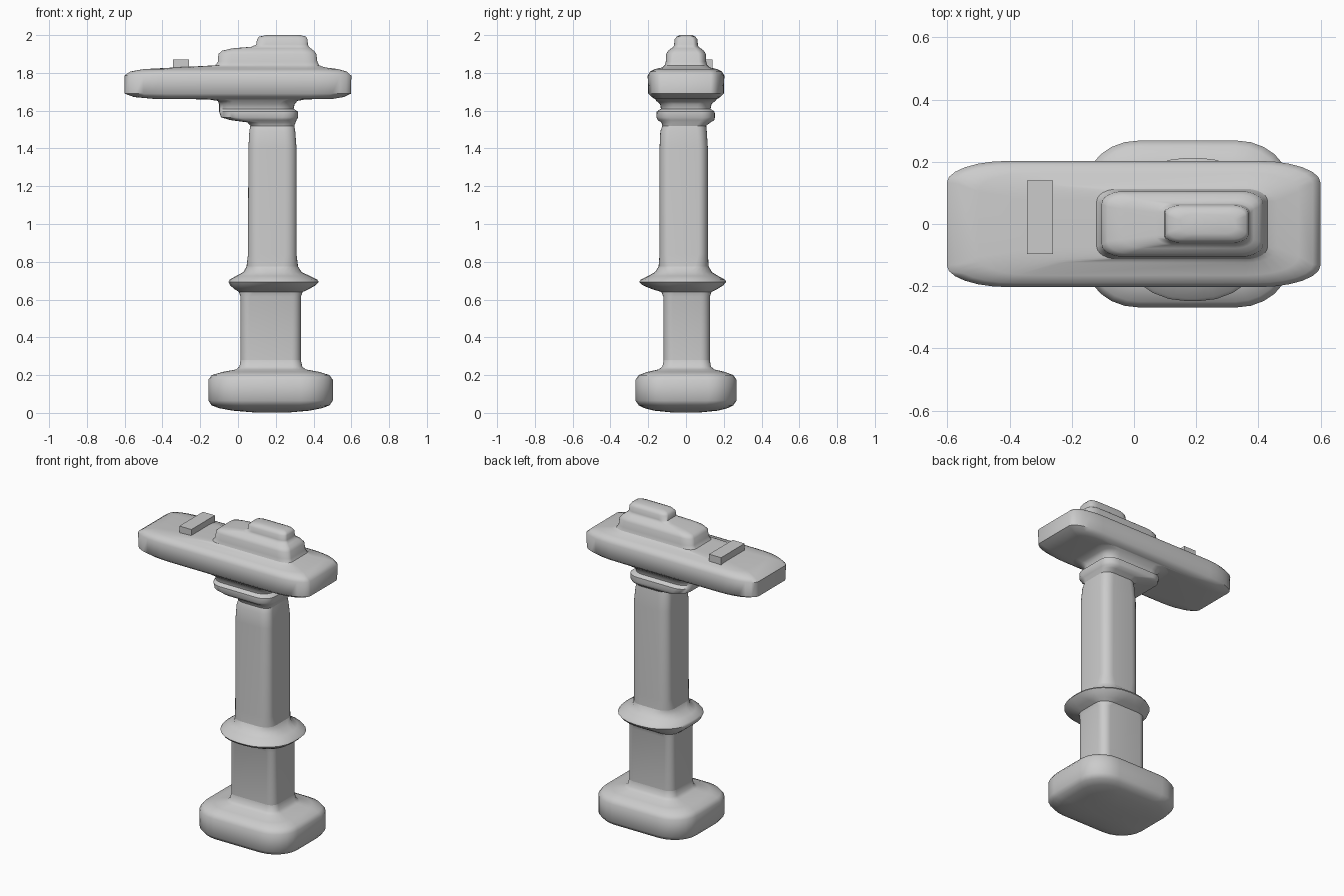
import bpy, math

SEG = 6  # segments per rounded corner


def ring(z, x0, x1, y0, y1, rx, ry):
    """Rounded rectangle cross-section at height z."""
    rx, ry = min(rx, (x1 - x0) * .49), min(ry, (y1 - y0) * .49)
    corners = [(x1 - rx, y1 - ry), (x0 + rx, y1 - ry), (x0 + rx, y0 + ry), (x1 - rx, y0 + ry)]
    pts = []
    for q, (cx, cy) in enumerate(corners):
        for i in range(SEG + 1):
            a = math.pi / 2 * (q + i / SEG)
            pts.append((cx + rx * math.cos(a), cy + ry * math.sin(a), z))
    return pts


def loft(name, sections, cap_bottom=False, cap_top=False):
    """Skin a stack of sections; ends shared with a neighbour stay open."""
    verts = [p for s in sections for p in ring(*s)]
    n = 4 * (SEG + 1)
    faces = [(k * n + i, k * n + (i + 1) % n, (k + 1) * n + (i + 1) % n, (k + 1) * n + i)
             for k in range(len(sections) - 1) for i in range(n)]
    if cap_bottom:
        faces.append(tuple(reversed(range(n))))
    if cap_top:
        faces.append(tuple(range(len(verts) - n, len(verts))))
    mesh = bpy.data.meshes.new(name)
    mesh.from_pydata(verts, [], faces)
    obj = bpy.data.objects.new(name, mesh)
    bpy.context.collection.objects.link(obj)
    bpy.context.view_layer.objects.active = obj
    obj.select_set(True)
    bpy.ops.object.shade_smooth_by_angle(angle=math.radians(50))
    obj.select_set(False)
    return obj


# Foot block with a slightly domed underside
loft("foot", [
    (.003, .08, .28, -.08, .08, .08, .06),
    (.012, -.03, .38, -.17, .17, .12, .11),
    (.025, -.10, .445, -.22, .22, .15, .14),
    (.04, -.14, .485, -.25, .25, .16, .15),
    (.065, -.157, .502, -.268, .268, .17, .15),
    (.175, -.157, .502, -.268, .268, .17, .15),
    (.20, -.14, .485, -.25, .25, .16, .14),
    (.217, -.08, .43, -.205, .205, .12, .11),
    (.23, -.01, .36, -.145, .15, .07, .07),
    (.245, .008, .34, -.125, .132, .05, .05),
    (.28, .013, .333, -.118, .126, .05, .05)], cap_bottom=True)

# Lower post flaring into the collar
loft("lower_post", [
    (.28, .013, .333, -.118, .126, .05, .05),
    (.615, .013, .333, -.12, .126, .05, .05),
    (.64, .005, .342, -.13, .135, .08, .07)])
loft("collar", [
    (.64, .005, .342, -.13, .135, .08, .07),
    (.655, -.018, .375, -.18, .165, .15, .12),
    (.675, -.042, .41, -.228, .197, .2, .18),
    (.693, -.05, .428, -.248, .213, .22, .2),
    (.705, -.045, .42, -.24, .207, .22, .2),
    (.725, -.01, .38, -.20, .17, .18, .16),
    (.745, .028, .338, -.165, .138, .13, .12),
    (.775, .045, .318, -.145, .12, .08, .07)])

# Upper post
loft("upper_post", [
    (.775, .045, .318, -.145, .12, .08, .07),
    (.84, .053, .31, -.14, .116, .06, .05),
    (1.40, .055, .31, -.14, .116, .06, .05),
    (1.49, .06, .303, -.136, .11, .06, .05),
    (1.52, .065, .298, -.125, .107, .06, .05)])

# Stepped neck under the head
loft("neck", [
    (1.52, .065, .298, -.125, .107, .06, .05),
    (1.538, .05, .305, -.13, .13, .06, .06),
    (1.55, -.04, .31, -.15, .15, .08, .07),
    (1.565, -.09, .318, -.157, .153, .08, .07),
    (1.595, -.10, .318, -.155, .152, .08, .07),
    (1.61, -.10, .295, -.133, .13, .08, .07),
    (1.635, -.10, .30, -.137, .135, .08, .07),
    (1.652, -.108, .315, -.158, .156, .08, .07),
    (1.66, -.16, .36, -.162, .162, .09, .07)])

# Long flat head
loft("head", [
    (1.66, -.16, .36, -.162, .162, .09, .07),
    (1.662, -.44, .50, -.165, .165, .17, .06),
    (1.672, -.55, .56, -.182, .182, .19, .06),
    (1.69, -.60, .598, -.20, .20, .2, .07),
    (1.785, -.602, .60, -.203, .203, .2, .07),
    (1.807, -.57, .575, -.19, .19, .19, .06),
    (1.82, -.50, .53, -.165, .165, .17, .06),
    (1.829, -.33, .46, -.125, .125, .1, .05),
    (1.84, -.12, .43, -.113, .113, .07, .04)])

# Two stepped tiers on top
loft("top_tiers", [
    (1.84, -.12, .43, -.113, .113, .07, .04),
    (1.86, -.106, .42, -.107, .107, .07, .04),
    (1.90, -.104, .415, -.105, .105, .07, .04),
    (1.917, -.085, .402, -.095, .095, .07, .04),
    (1.93, -.03, .385, -.078, .078, .06, .03),
    (1.938, .07, .375, -.066, .066, .05, .03),
    (1.95, .098, .37, -.063, .063, .05, .025),
    (1.978, .10, .368, -.06, .06, .05, .025),
    (1.992, .112, .36, -.05, .05, .05, .025),
    (2.0, .15, .33, -.032, .032, .05, .02)], cap_top=True)

# Small raised bar on the head
bpy.ops.mesh.primitive_cube_add(size=1, location=(-.302, .022, 1.847))
bar = bpy.context.object
bar.name = "sight_bar"
bar.scale = (.084, .236, .046)
